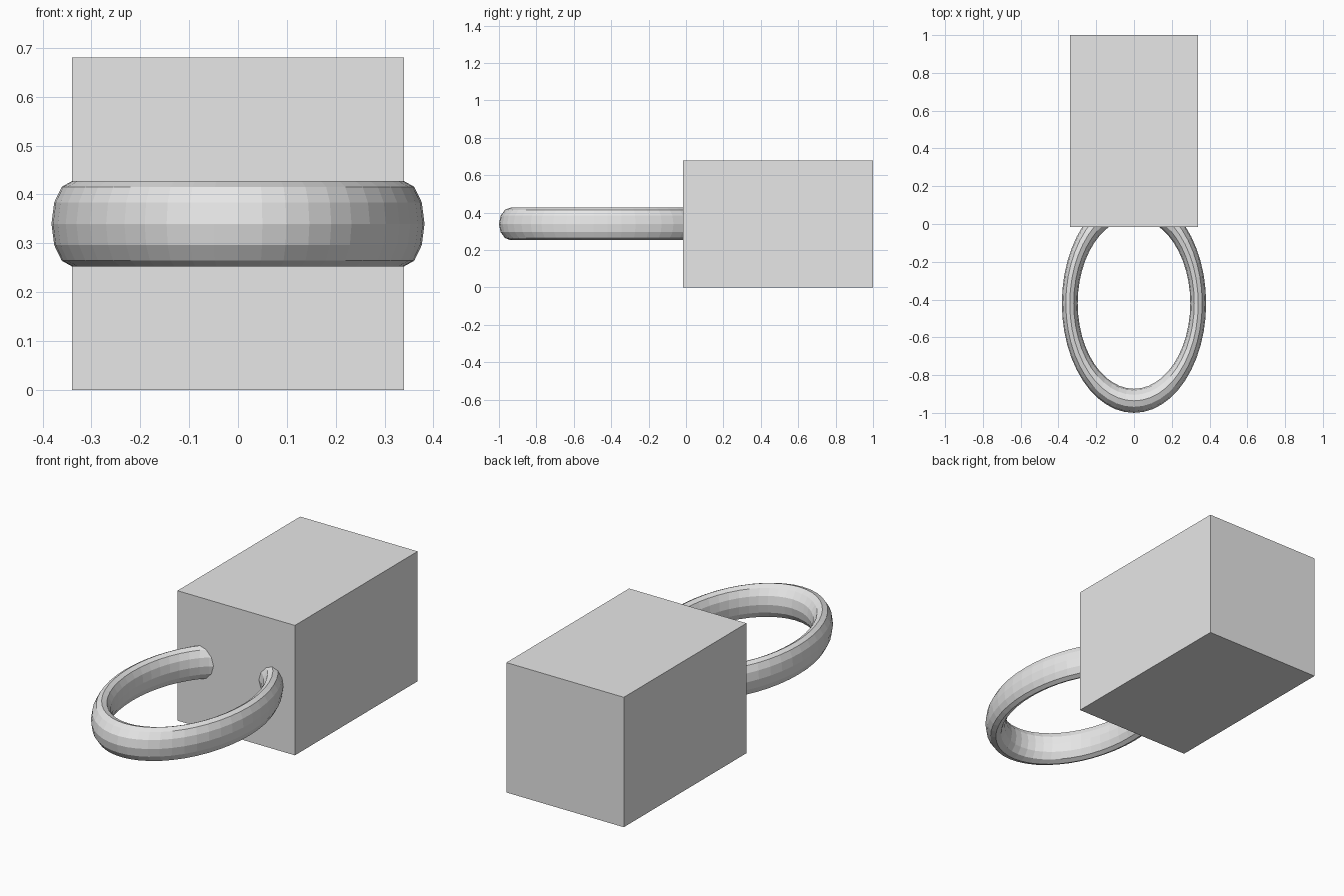
import bpy
from mathutils import Matrix

cube = bpy.data.objects.get("Cube")
if cube:
    bpy.data.objects.remove(cube, do_unlink=True)

# Single grey material
grey = bpy.data.materials.new("light_grey")
grey.use_nodes = True
grey.diffuse_color = (0.8, 0.8, 0.8, 1)
grey.node_tree.nodes["Principled BSDF"].inputs["Base Color"].default_value = (0.8, 0.8, 0.8, 1)


def finish(name, scale):
    """Name the active object, bake its scale into the mesh and colour it."""
    obj = bpy.context.object
    obj.name = name
    obj.data.transform(Matrix.Diagonal((*scale, 1)))
    obj.data.materials.append(grey)
    return obj


# Rectangular block at the back
bpy.ops.mesh.primitive_cube_add(size=1, location=(0, 0.4925, 0.34))
finish("block", (0.68, 1.015, 0.68))

# Oval ring, its back end sunk into the block
bpy.ops.mesh.primitive_torus_add(
    location=(0, -0.42, 0.34), major_segments=48, minor_segments=12,
    major_radius=0.34, minor_radius=0.042)
finish("ring", (1, 1.518, 2.08))
